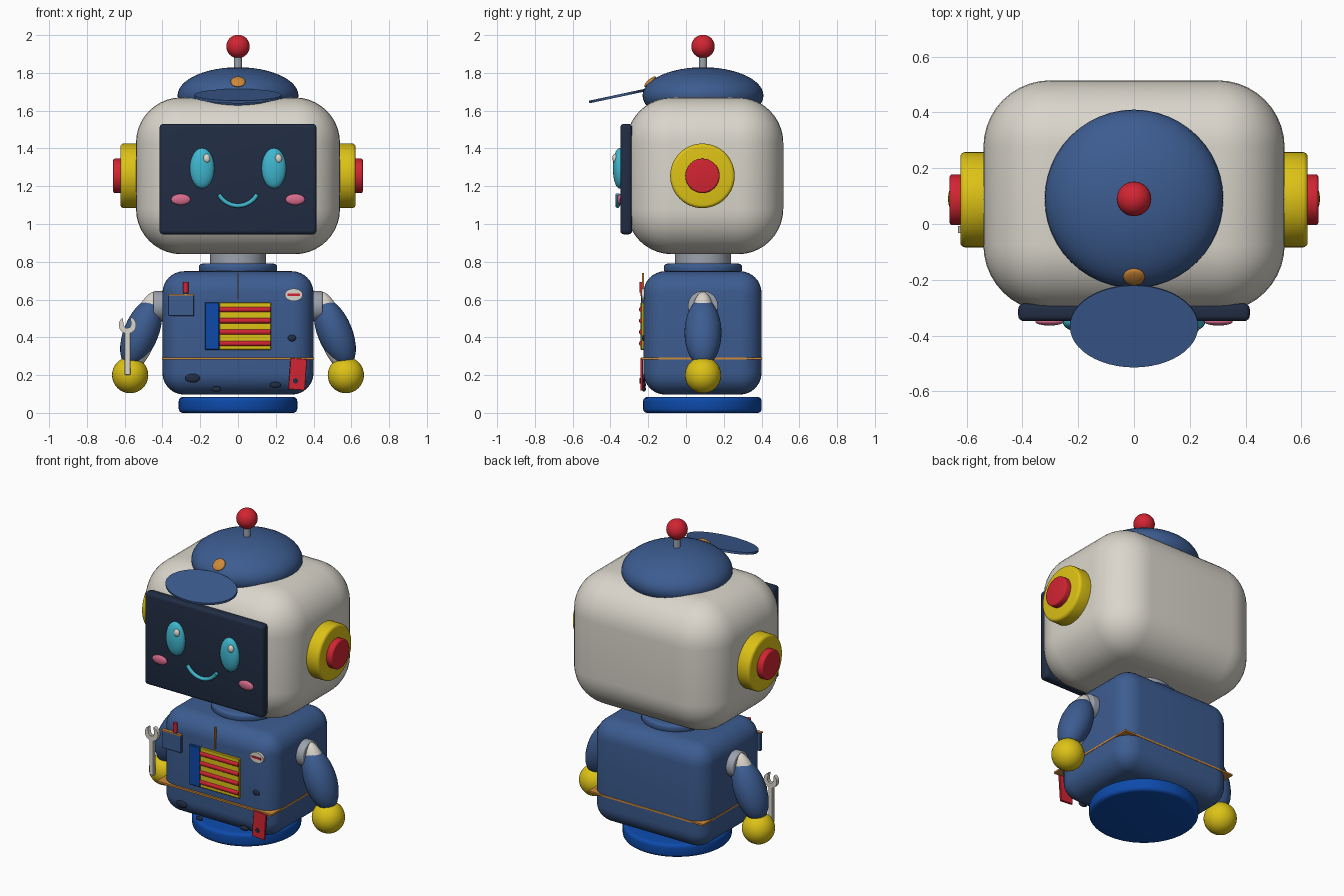
import bpy, bmesh, math
from mathutils import Matrix, Vector, Euler

if "Cube" in bpy.data.objects:
    bpy.data.objects.remove(bpy.data.objects["Cube"])

CY = 0.09  # depth of the robot's main axis


def mat(name, r, g, b):
    m = bpy.data.materials.new(name)
    m.diffuse_color = (r, g, b, 1)
    m.use_nodes = True
    m.node_tree.nodes["Principled BSDF"].inputs["Base Color"].default_value = m.diffuse_color
    return m


BLUE = mat("denim blue", 0.045, 0.107, 0.28)
IVORY = mat("ivory", 0.70, 0.67, 0.60)
YELLOW = mat("yellow", 0.72, 0.54, 0.008)
RED = mat("red", 0.64, 0.018, 0.032)
NAVY = mat("navy", 0.015, 0.026, 0.056)
CYAN = mat("cyan", 0.05, 0.47, 0.62)
PINK = mat("pink", 0.68, 0.15, 0.27)
BRIGHT = mat("bright blue", 0.004, 0.068, 0.40)
ORANGE = mat("orange", 0.62, 0.25, 0.04)
GREY = mat("grey", 0.33, 0.36, 0.42)


def finish(name, bm, material, loc=(0, 0, 0), rot=(0, 0, 0), smooth=True):
    bmesh.ops.recalc_face_normals(bm, faces=bm.faces)
    me = bpy.data.meshes.new(name)
    bm.to_mesh(me)
    bm.free()
    me.materials.append(material)
    ob = bpy.data.objects.new(name, me)
    bpy.context.collection.objects.link(ob)
    ob.location = loc
    ob.rotation_euler = [math.radians(a) for a in rot]
    if smooth:
        bpy.ops.object.select_all(action='DESELECT')
        ob.select_set(True)
        bpy.context.view_layer.objects.active = ob
        bpy.ops.object.shade_smooth_by_angle(angle=math.radians(35))
    return ob


def box(name, material, lo, hi, bevel=0.0, seg=3, rot=(0, 0, 0)):
    lo, hi = Vector(lo), Vector(hi)
    bm = bmesh.new()
    bmesh.ops.create_cube(bm, size=1)
    bmesh.ops.scale(bm, vec=hi - lo, verts=bm.verts)
    if bevel:
        bmesh.ops.bevel(bm, geom=bm.edges[:], offset=bevel, segments=seg,
                        profile=0.5, affect='EDGES')
    return finish(name, bm, material, (lo + hi) / 2, rot)


def ball(name, material, loc, radii, rot=(0, 0, 0), seg=32):
    bm = bmesh.new()
    bmesh.ops.create_uvsphere(bm, u_segments=seg, v_segments=seg // 2, radius=1)
    bmesh.ops.scale(bm, vec=radii, verts=bm.verts)
    return finish(name, bm, material, loc, rot)


def disc(name, material, loc, rx, ry, depth, bevel=0.0, rot=(0, 0, 0), seg=48):
    """Cylinder along its local z with an optional rounded rim."""
    bm = bmesh.new()
    bmesh.ops.create_cone(bm, cap_ends=True, segments=seg, radius1=1, radius2=1, depth=depth)
    bmesh.ops.scale(bm, vec=(rx, ry, 1), verts=bm.verts)
    if bevel:
        rim = [e for e in bm.edges if abs(e.verts[0].co.z - e.verts[1].co.z) < 1e-5]
        bmesh.ops.bevel(bm, geom=rim, offset=bevel, segments=4, profile=0.5, affect='EDGES')
    return finish(name, bm, material, loc, rot)


# Head and face screen
box("head", IVORY, (-0.54, -0.315, 0.84), (0.54, 0.515, 1.67), 0.24, 10)
box("face_screen", NAVY, (-0.415, -0.348, 0.945), (0.415, -0.285, 1.53), 0.02, 4)

# Eyes, highlights, cheeks
for s, side in ((-1, "left"), (1, "right")):
    ball(side + "_eye", CYAN, (0.19 * s, -0.352, 1.295), (0.065, 0.035, 0.107))
    ball(side + "_eye_highlight", IVORY, (0.19 * s + 0.024, -0.376, 1.347),
         (0.019, 0.014, 0.024), seg=16)
    ball(side + "_cheek", PINK, (0.303 * s, -0.35, 1.13), (0.051, 0.014, 0.029))

# Smile
cu = bpy.data.curves.new("smile", 'CURVE')
cu.dimensions = '3D'
cu.bevel_depth = 0.012
cu.bevel_resolution = 3
cu.use_fill_caps = True
sp = cu.splines.new('POLY')
sp.points.add(16)
for i, p in enumerate(sp.points):
    a = math.radians(-150 + 120 * i / 16)
    p.co = (0.117 * math.cos(a), -0.362, 1.216 + 0.119 * math.sin(a), 1)
cu.materials.append(CYAN)
bpy.context.collection.objects.link(bpy.data.objects.new("smile", cu))

# Cap, visor, cap badge, antenna
ball("cap", BLUE, (0, CY, 1.68), (0.32, 0.32, 0.15), seg=48)
disc("visor", BLUE, (0, -0.366, 1.677), 0.23, 0.15, 0.014, rot=(12, 0, 0))
ball("cap_badge", ORANGE, (0, -0.19, 1.753), (0.039, 0.039, 0.013), (42, 0, 0))
disc("antenna", GREY, (0, CY, 1.86), 0.021, 0.021, 0.12, seg=20)
ball("antenna_tip", RED, (0, CY, 1.94), (0.062, 0.062, 0.062))

# Neck, torso, base
disc("neck", GREY, (0, CY, 0.82), 0.148, 0.148, 0.13)
disc("collar", BLUE, (0, CY, 0.765), 0.207, 0.207, 0.05, 0.018)
box("torso", BLUE, (-0.4, -0.225, 0.097), (0.4, 0.4, 0.75), 0.115, 8)
disc("base", BRIGHT, (0, CY - 0.003, 0.042), 0.314, 0.314, 0.084, 0.022, seg=64)
box("belt", ORANGE, (-0.402, -0.238, 0.283), (0.402, 0.402, 0.294))
box("chest_seam", ORANGE, (-0.003, -0.234, 0.6), (0.003, -0.222, 0.74))

# Ears, shoulders, arms, hands
for s, side in ((-1, "left"), (1, "right")):
    disc(side + "_ear", YELLOW, (0.565 * s, CY - 0.003, 1.255), 0.171, 0.171, 0.115, 0.018,
         (0, 90, 0))
    disc(side + "_ear_button", RED, (0.63 * s, CY - 0.003, 1.255), 0.091, 0.091, 0.062, 0.01,
         (0, 90, 0))
    disc(side + "_shoulder", GREY, (0.415 * s, CY, 0.565), 0.08, 0.08, 0.065, 0.008,
         (0, 90, 0))
    ball(side + "_inner_arm", IVORY, (0.497 * s, CY, 0.435), (0.075, 0.07, 0.215),
         (0, -17 * s, 0))
    ball(side + "_sleeve", BLUE, (0.513 * s, CY, 0.425), (0.092, 0.098, 0.19),
         (0, -22 * s, 0))
    ball(side + "_hand", YELLOW, (0.571 * s, CY, 0.2), (0.096, 0.096, 0.096))

# Wrench: shaft and open jaw extruded from one outline
box("wrench_shaft", IVORY, (-0.601, -0.032, 0.2), (-0.569, -0.008, 0.445), 0.004, 1)
outline = []
for i in range(21):
    a = math.radians(116 + 308 * i / 20)
    outline.append((0.046 * math.cos(a), 0.046 * math.sin(a)))
outline += [(0.02, 0.0), (0.01, -0.015), (-0.01, -0.015), (-0.02, 0.0)]
bm = bmesh.new()
face = bm.faces.new([bm.verts.new((x, -0.012, z)) for x, z in outline])
ext = bmesh.ops.extrude_face_region(bm, geom=[face])
bmesh.ops.translate(bm, vec=(0, 0.024, 0),
                    verts=[v for v in ext["geom"] if isinstance(v, bmesh.types.BMVert)])
finish("wrench_jaw", bm, IVORY, (-0.585, -0.02, 0.465), (0, -8, 0))

# Chest pocket with pen
box("pocket", BLUE, (-0.37, -0.238, 0.513), (-0.232, -0.215, 0.628), 0.003, 1)
box("pocket_trim", ORANGE, (-0.37, -0.242, 0.622), (-0.232, -0.22, 0.629))
disc("pen", RED, (-0.277, -0.234, 0.665), 0.014, 0.012, 0.055, seg=16)
disc("pen_collar", NAVY, (-0.277, -0.232, 0.633), 0.012, 0.01, 0.012, seg=16)

# Chest vent panel
box("panel_side", BRIGHT, (-0.176, -0.24, 0.333), (-0.098, -0.215, 0.585), 0.004, 1)
box("vent_panel", YELLOW, (-0.1, -0.238, 0.333), (0.175, -0.215, 0.585), 0.004, 1)
for i in range(4):
    disc("vent_bar_%d" % (i + 1), RED, (0.037, -0.238, 0.368 + 0.06 * i),
         0.0135, 0.0105, 0.272, 0.004, (0, 90, 0), seg=16)

# Name plate and hanging tag
disc("chest_badge", IVORY, (0.295, -0.228, 0.625), 0.047, 0.033, 0.016, rot=(90, 0, 0))
box("badge_stripe", RED, (0.263, -0.24, 0.619), (0.327, -0.234, 0.631))
box("hanging_tag", RED, (0.272, -0.242, 0.122), (0.36, -0.228, 0.288), 0.002, 1, (0, 4, 0))
disc("tag_hole", NAVY, (0.305, -0.241, 0.17), 0.014, 0.014, 0.008, rot=(90, 0, 0), seg=16)

# Dark spots on the front
for i, (x, z, rx, rz) in enumerate([(-0.24, 0.184, 0.04, 0.023), (-0.115, 0.126, 0.025, 0.014),
                                    (0.198, 0.148, 0.03, 0.016), (0.285, 0.396, 0.023, 0.018)]):
    ball("spot_%d" % (i + 1), NAVY, (x, -0.222, z), (rx, 0.01, rz), seg=20)
